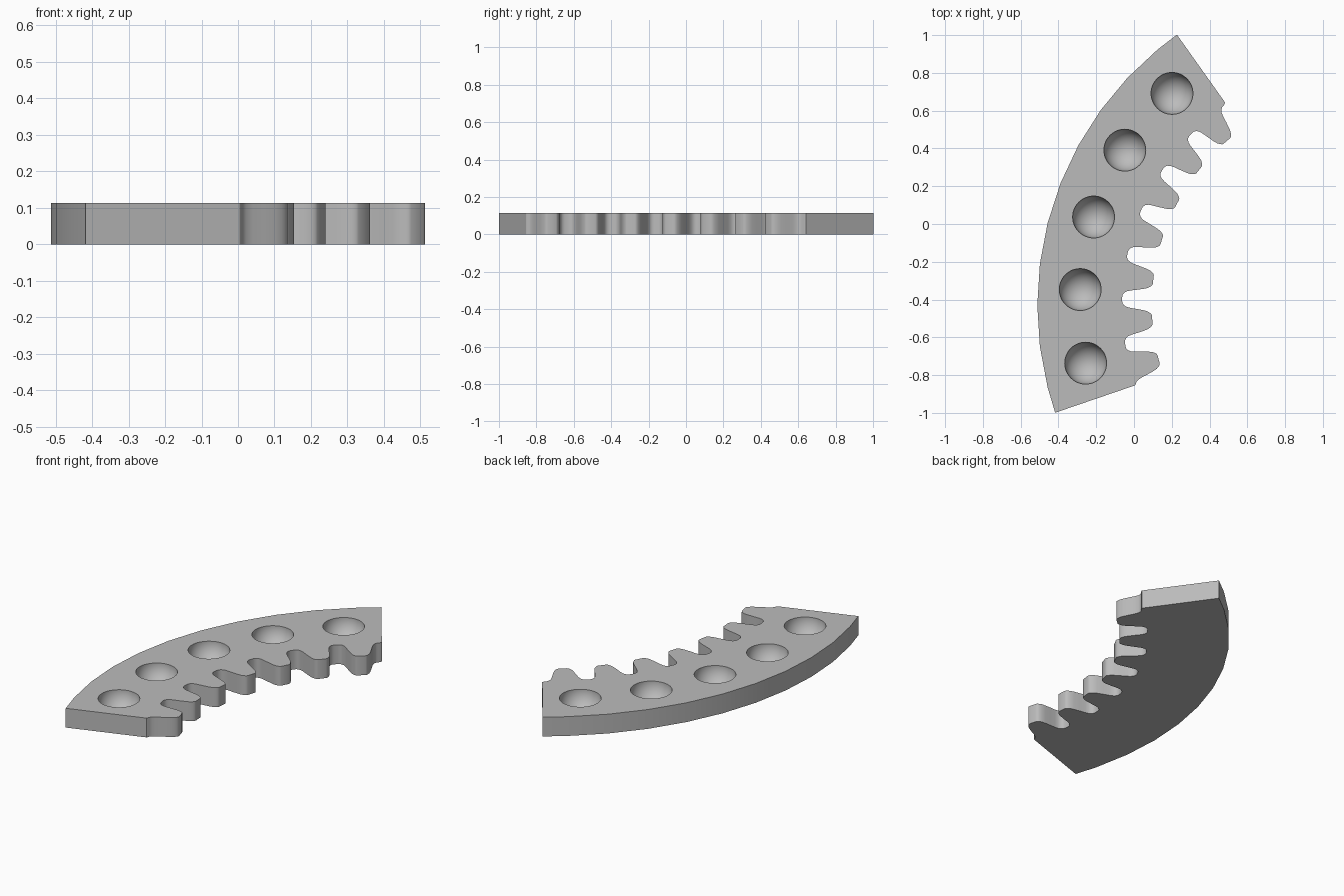
import bpy
import bmesh
from math import cos, sin, radians, degrees

if "Cube" in bpy.data.objects:
    bpy.data.objects.remove(bpy.data.objects["Cube"], do_unlink=True)

CX, CY = 1.245, -0.43          # centre of the ring the segment is cut from
R_OUT, R_ROOT = 1.757, 1.308
THICK = 0.113
A0, A1 = 125.4, 198.9          # end angles
PITCH = 360 / 34
FIRST_TOOTH = 130.9


def polar(r, deg):
    return (CX + r * cos(radians(deg)), CY + r * sin(radians(deg)))


steel = bpy.data.materials.new("plain grey")
steel.use_nodes = True
grey = (0.5, 0.5, 0.5, 1)
steel.diffuse_color = grey
steel.node_tree.nodes["Principled BSDF"].inputs["Base Color"].default_value = grey

# Outer rim: coarse arc
rim = [A0] + [a for a in (180 + 7.2 * k for k in range(-7, 3))] + [A1]
outline = [polar(R_OUT, a) for a in rim]

# One flank, from tooth tip to gap root: (radius, half width of the gap)
flank = [(1.151, 0.084), (1.154, 0.076), (1.163, 0.069), (1.175, 0.062),
         (1.195, 0.057), (1.23, 0.051), (1.265, 0.046), (1.285, 0.041),
         (1.298, 0.033), (1.306, 0.022), (R_ROOT, 0.01)]

# Toothed inner edge, walked back from the last end to the first
inner = []
for k in range(7):
    tooth = FIRST_TOOTH + k * PITCH
    for r, w in reversed(flank):
        inner.append((tooth - PITCH / 2 + degrees(w / r), r))
    for r, w in flank:
        inner.append((tooth + PITCH / 2 - degrees(w / r), r))
inner = [(a, r) for a, r in inner if A0 + 0.1 < a < A1 - 0.1]
inner = [(A0, R_ROOT + 0.008)] + inner + [(A1, R_ROOT + 0.003)]
outline += [polar(r, a) for a, r in reversed(inner)]

# Toothed plate
bm = bmesh.new()
base = bm.faces.new([bm.verts.new((x, y, 0)) for x, y in outline])
top = bmesh.ops.extrude_face_region(bm, geom=[base])["geom"]
bmesh.ops.translate(bm, vec=(0, 0, THICK),
                    verts=[v for v in top if isinstance(v, bmesh.types.BMVert)])
bmesh.ops.recalc_face_normals(bm, faces=bm.faces)
mesh = bpy.data.meshes.new("toothed_segment")
bm.to_mesh(mesh)
bm.free()
plate = bpy.data.objects.new("toothed_segment", mesh)
bpy.context.collection.objects.link(plate)
mesh.materials.append(steel)

# Round bowls sunk into the top
for k in range(5):
    x, y = polar(1.532, 132.95 + 14.65 * k)
    bpy.ops.mesh.primitive_uv_sphere_add(segments=48, ring_count=25, radius=0.111,
                                         location=(x, y, THICK))
    cutter = bpy.context.object
    cutter.name = "bowl_cutter"
    cutter.hide_render = True
    cutter.data.materials.append(steel)
    cut = plate.modifiers.new("bowl", "BOOLEAN")
    cut.operation = "DIFFERENCE"
    cut.solver = "EXACT"
    cut.object = cutter
    bpy.context.view_layer.objects.active = plate
    bpy.ops.object.modifier_apply(modifier=cut.name)
    bpy.data.objects.remove(cutter, do_unlink=True)

bpy.ops.object.select_all(action="DESELECT")
plate.select_set(True)
bpy.context.view_layer.objects.active = plate
bpy.ops.object.shade_smooth_by_angle(angle=radians(30))
